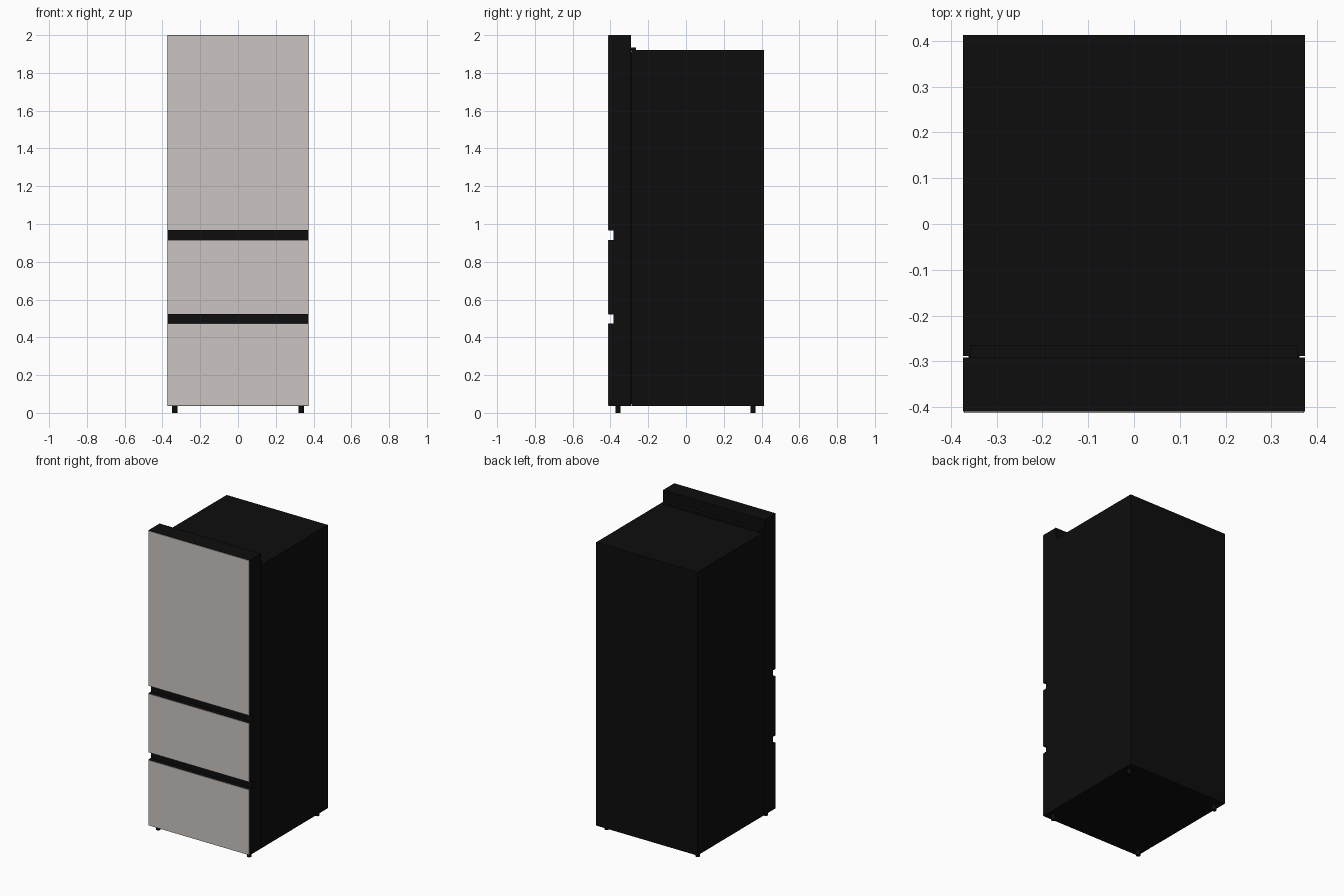
import bpy
import bmesh

cube = bpy.data.objects.get("Cube")
if cube:
    bpy.data.objects.remove(cube, do_unlink=True)

HALF_W, FRONT, BACK = 0.373, -0.413, 0.413
DOOR_BACK, BASE = -0.292, 0.036


def material(name, color, roughness):
    mat = bpy.data.materials.new(name)
    mat.use_nodes = True
    mat.diffuse_color = (*color, 1)
    bsdf = mat.node_tree.nodes["Principled BSDF"]
    bsdf.inputs["Base Color"].default_value = (*color, 1)
    bsdf.inputs["Roughness"].default_value = roughness
    return mat


black = material("black casing", (0.004, 0.004, 0.004), 0.6)
silver = material("warm silver", (0.60, 0.56, 0.54), 0.5)


def finish(name, bm, mat):
    bmesh.ops.recalc_face_normals(bm, faces=bm.faces)
    mesh = bpy.data.meshes.new(name)
    bm.to_mesh(mesh)
    bm.free()
    mesh.materials.append(mat)
    obj = bpy.data.objects.new(name, mesh)
    bpy.context.collection.objects.link(obj)
    return obj


def extrude_x(name, profile, half, mat):
    """Extrude a (y, z) outline across the width."""
    bm = bmesh.new()
    face = bm.faces.new([bm.verts.new((-half, y, z)) for y, z in profile])
    new = bmesh.ops.extrude_face_region(bm, geom=[face])["geom"]
    verts = [v for v in new if isinstance(v, bmesh.types.BMVert)]
    bmesh.ops.translate(bm, vec=(2 * half, 0, 0), verts=verts)
    return finish(name, bm, mat)


def box(name, half, y0, y1, z0, z1, mat):
    return extrude_x(name, [(y0, z0), (y1, z0), (y1, z1), (y0, z1)], half, mat)


# Cabinet, door seal and hinge cover
box("cabinet", HALF_W, DOOR_BACK + 0.004, BACK, BASE, 1.921, black)
box("door_seal", HALF_W - 0.012, DOOR_BACK - 0.002, DOOR_BACK + 0.006,
    BASE + 0.012, 1.91, black)
box("hinge_cover", 0.358, DOOR_BACK, -0.264, 1.915, 1.935, black)

# Doors: each drawer has a full-width grip recess along its top
SKIN, RECESS = 0.004, -0.384
doors = [("lower_drawer", BASE, 0.474, 0.522),
         ("middle_drawer", 0.522, 0.916, 0.965),
         ("upper_door", 0.965, 2.0, 2.0)]
for name, z0, lip, z1 in doors:
    outline = [(FRONT + SKIN, z0), (DOOR_BACK, z0), (DOOR_BACK, z1)]
    if z1 > lip:
        outline += [(RECESS, z1), (RECESS, lip)]
    outline.append((FRONT + SKIN, lip))
    extrude_x(name, outline, HALF_W, black)
    box(name + "_front_panel", HALF_W - 0.002, FRONT, FRONT + SKIN,
        z0 + 0.002, lip - 0.002, silver)

# Four round feet
for side, sx in (("left", 1), ("right", -1)):
    for end, y in (("front", -0.36), ("back", 0.355)):
        bm = bmesh.new()
        bmesh.ops.create_cone(bm, cap_ends=True, segments=20, radius1=0.0135,
                              radius2=0.0135, depth=0.04)
        bmesh.ops.translate(bm, vec=(sx * 0.335, y, 0.02), verts=bm.verts)
        foot = finish(f"{end}_{side}_foot", bm, black)
        for poly in foot.data.polygons:
            poly.use_smooth = abs(poly.normal.z) < 0.5
        for edge in foot.data.edges:
            a, b = (foot.data.vertices[i].co for i in edge.vertices)
            edge.use_edge_sharp = abs(a.z - b.z) < 0.001
